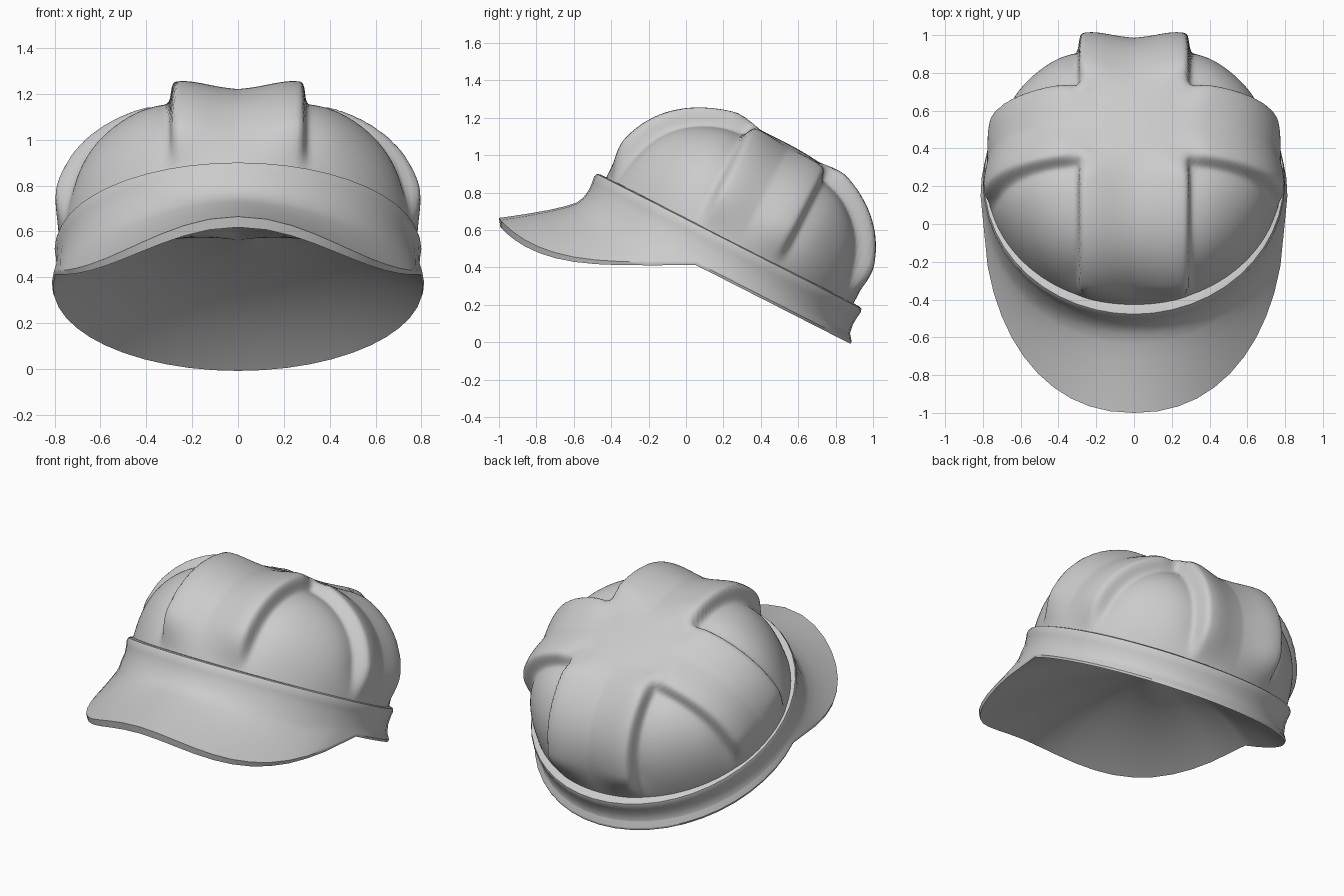
import bpy, bmesh, math
from mathutils import Vector

if "Cube" in bpy.data.objects:
    bpy.data.objects.remove(bpy.data.objects["Cube"])

cloth = bpy.data.materials.new("grey cloth")
cloth.use_nodes = True
GREY = (0.6, 0.6, 0.6, 1)
cloth.diffuse_color = GREY
cloth.node_tree.nodes["Principled BSDF"].inputs["Base Color"].default_value = GREY

# Tilted frame of the cap: x sideways, v toward the back, h up from the band's top edge
TILT = math.radians(27)
CENTRE = Vector((0, 0.23, 0.54))
BACK = Vector((0, math.cos(TILT), -math.sin(TILT)))
UP = Vector((0, math.sin(TILT), math.cos(TILT)))
MIDDLE = Vector((0, 0.1, 0.85))


def tilted(x, v, h):
    return CENTRE + Vector((x, 0, 0)) + BACK * v + UP * h


def around(angle, r, h):
    """Point on a circle of the cap; angle 0 is the front."""
    return tilted(r * math.sin(angle), -r * math.cos(angle), h)


def turns(count):
    return [2 * math.pi * i / count for i in range(count)]


def ramp(value, low, high):
    t = max(0, min(1, (value - low) / (high - low)))
    return t * t * (3 - 2 * t)


def loft(name, rings, pole=None, sharp=75):
    """Skin closed rings of equal length, face them outward, shade smooth."""
    bm = bmesh.new()
    rows = [[bm.verts.new(p) for p in ring] for ring in rings]
    n = len(rows[0])
    for a, b in zip(rows, rows[1:]):
        for i in range(n):
            j = (i + 1) % n
            bm.faces.new((a[i], a[j], b[j], b[i]))
    if pole:
        tip = bm.verts.new(pole)
        for i in range(n):
            bm.faces.new((rows[-1][i], rows[-1][(i + 1) % n], tip))
    bm.normal_update()
    if sum((f.calc_center_median() - MIDDLE).dot(f.normal) * f.calc_area()
           for f in bm.faces) < 0:
        bmesh.ops.reverse_faces(bm, faces=bm.faces[:])
    mesh = bpy.data.meshes.new(name)
    bm.to_mesh(mesh)
    bm.free()
    mesh.materials.append(cloth)
    obj = bpy.data.objects.new(name, mesh)
    bpy.context.collection.objects.link(obj)
    bpy.ops.object.select_all(action="DESELECT")
    obj.select_set(True)
    bpy.context.view_layer.objects.active = obj
    bpy.ops.object.shade_smooth_by_angle(angle=math.radians(sharp))


# Crown: flat-topped dome with a raised cross of panels, folded along their edges
RADIUS, HEIGHT, POWER = 0.742, 0.608, 2.5


def fold(w, height):
    """Height change at distance w past a panel edge."""
    ridge = height * math.exp(-(w / 0.16) ** 2)
    valley = -0.022 * math.exp(-(w / 0.1) ** 2)
    k = ramp(w, -0.02, 0.05)
    return ridge * (1 - k) + valley * k


def crown_point(angle, s):
    r = RADIUS * math.sin(s) ** (2 / POWER)
    h = HEIGHT * math.cos(s) ** (2 / POWER)
    x, v = 1.05 * r * math.sin(angle), 0.002 - r * math.cos(angle)
    out = Vector((x, v, h)).normalized()
    from_side = abs(v - 0.055)
    on_front = ramp(from_side, 0.12, 0.32)
    on_side = ramp(abs(x), 0.2, 0.38)
    bump = (fold(abs(x) - 0.268, 0.072) * on_front
            + fold(from_side - 0.215, 0.05) * on_side)
    bump *= ramp(h, -0.02, 0.22)
    return tilted(*(Vector((x, v, h)) + out * bump))


ROWS = 44
angles = turns(256)
rings = [[crown_point(a, math.pi / 2) - UP * 0.03 for a in angles]]
for k in range(ROWS):
    s = math.pi / 2 * (1 - (k / ROWS) ** 1.3)
    rings.append([crown_point(a, s) for a in angles])
loft("crown", rings, tilted(0, 0, HEIGHT))


# Band and brim: a tilted ring whose lower edge sweeps forward into the peak
def brim_edge(angle):
    c, s = math.cos(angle), math.sin(angle)
    if c < 0.2:
        return around(angle, 0.812 - 0.016 * c, -0.18)
    x = math.copysign(0.8 * abs(s) ** 0.91, s)
    y = 0.1 - 1.1 * c ** 0.91
    rise = (1 - (x / 0.8) ** 2) ** 2
    return Vector((x, y, 0.428 + 0.237 * rise))


angles = turns(48)
profile = [(0.72, 0.008), (0.775, 0.006), (0.794, 0.0), (0.8, -0.018),
           (0.795, -0.05), (0.792, -0.095), (0.8, -0.145)]
rings = [[around(a, r, h) for a in angles] for r, h in profile]
for t in (0.08, 0.2, 0.4, 0.65, 0.88, 1.0):
    ring = []
    for a in angles:
        start, end = around(a, *profile[-1]), brim_edge(a)
        p = start.lerp(end, t)
        drop = t ** (1 - 0.45 * ramp(math.cos(a), 0, 0.6))
        p.z = start.z + (end.z - start.z) * drop
        ring.append(p)
    rings.append(ring)
# Rolled hem along the lower edge, thicker at the front of the peak
hem = [p * 0.993 - Vector((0, 0, 0.012 + 0.03 * max(0, math.cos(a)) ** 2))
       for a, p in zip(angles, rings[-1])]
rings.append(hem)
loft("band_and_brim", rings, sharp=40)

# Underside: a hollow that closes the opening from hem to hem
floor = sum(hem, Vector()) / len(hem)
DEPTH = 0.29
dish = [hem]
for t in (0.03, 0.1, 0.2, 0.3, 0.4, 0.5, 0.6, 0.7, 0.8, 0.9):
    lift = UP * DEPTH * (1 - (1 - t) ** 2)
    dish.append([p.lerp(floor, t) + lift for p in hem])
loft("underside", dish, floor + UP * DEPTH)
